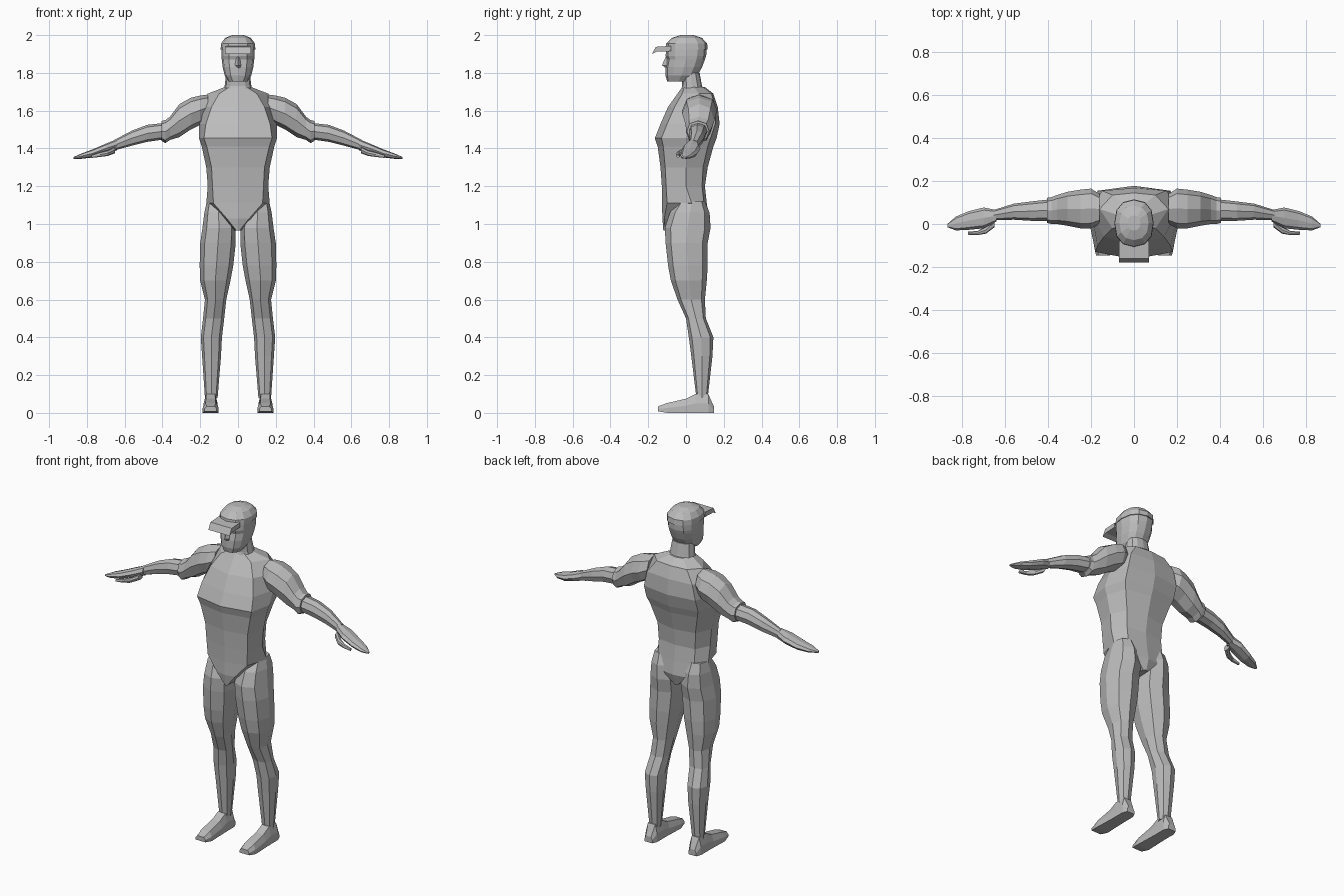
import bpy, bmesh, math
from mathutils import Vector

grey = bpy.data.materials.new("plain grey")
grey.diffuse_color = (0.5, 0.5, 0.5, 1)


def loft(name, rings, mirror=False):
    """Skin a list of closed rings, cap both ends."""
    bm = bmesh.new()
    loops = [[bm.verts.new(p) for p in ring] for ring in rings]
    n = len(loops[0])
    for a, b in zip(loops, loops[1:]):
        for i in range(n):
            j = (i + 1) % n
            bm.faces.new((a[i], a[j], b[j], b[i]))
    bm.faces.new(loops[0])
    bm.faces.new(loops[-1])
    bmesh.ops.recalc_face_normals(bm, faces=bm.faces)
    me = bpy.data.meshes.new(name)
    bm.to_mesh(me)
    bm.free()
    me.materials.append(grey)
    ob = bpy.data.objects.new(name, me)
    bpy.context.collection.objects.link(ob)
    if mirror:
        ob.modifiers.new("mirror", 'MIRROR').use_mirror_merge = False
    return ob


def oval(u0, u1, v0, v1, n=8, power=0.85):
    """Rounded section filling the box u0..u1, v0..v1."""
    pts = []
    for i in range(n):
        t = 2 * math.pi * i / n
        c, s = math.cos(t), math.sin(t)
        c = math.copysign(abs(c) ** power, c)
        s = math.copysign(abs(s) ** power, s)
        pts.append(((u0 + u1) / 2 + c * (u1 - u0) / 2,
                    (v0 + v1) / 2 + s * (v1 - v0) / 2))
    return pts


def upright(name, rows):
    """Centred part from rows of z, front y, back y, half width."""
    loft(name, [[(x, y, z) for x, y in oval(-w, w, f, b, 12)]
                for z, f, b, w in rows])


def limb_x(name, rows):
    """Mirrored part along x from rows of x, low z, high z, front y, back y."""
    loft(name, [[(x, y, z) for y, z in oval(f, b, lo, hi)]
                for x, lo, hi, f, b in rows], True)


# Torso: z, front y, front corner x y, side x y, back corner x y, back y
torso = [
    (1.725, -.02, .045, -.01, .07, .04, .045, .09, .10),
    (1.69, -.045, .10, -.02, .16, .07, .10, .135, .145),
    (1.62, -.095, .14, -.06, .20, .06, .15, .155, .168),
    (1.53, -.135, .17, -.10, .205, .04, .17, .155, .178),
    (1.455, -.165, .18, -.13, .207, .0, .17, .13, .162),
    (1.41, -.15, .165, -.12, .192, .0, .155, .115, .145),
    (1.30, -.135, .14, -.11, .168, .0, .125, .09, .115),
    (1.20, -.128, .135, -.105, .16, .0, .12, .085, .10),
    (1.11, -.127, .13, -.10, .168, .03, .12, .095, .11),
    (1.03, -.125, .06, -.115, .10, .02, .08, .11, .122),
    (0.965, -.12, .008, -.11, .02, .0, .015, .095, .105),
]
rings = []
for z, yf, xf, yfc, w, ys, xb, ybc, yb in torso:
    half = [(xf, yfc), (w, ys), (xb, ybc)]
    ring = [(0, yf)] + half + [(0, yb)] + [(-x, y) for x, y in half[::-1]]
    rings.append([(x, y, z) for x, y in ring])
loft("torso", rings)

# Neck, head and cap
upright("neck", [(1.68, -.035, .11, .08), (1.73, -.02, .085, .071),
                 (1.80, -.025, .072, .062)])
upright("head", [(1.755, -.10, .02, .05), (1.785, -.108, .06, .07),
                 (1.83, -.108, .085, .081), (1.87, -.10, .10, .086),
                 (1.89, -.108, .107, .088), (1.94, -.104, .11, .088)])
upright("cap", [(1.925, -.108, .115, .092), (1.955, -.105, .112, .09),
                (1.985, -.075, .085, .068), (2.0, -.03, .04, .03)])
brim = [(-.18, 1.9), (-.16, 1.938), (-.08, 1.943), (-.08, 1.915), (-.155, 1.912)]
loft("cap_brim", [[(x, y, z) for y, z in brim] for x in (-.07, .07)])
loft("nose", [[(-w, -.10, z), (0, y, z), (w, -.10, z)]
              for z, y, w in ((1.885, -.108, .008), (1.84, -.127, .017),
                              (1.825, -.106, .015))])

# Arms: sleeve, forearm, hand, thumb
limb_x("sleeve", [(.16, 1.55, 1.685, .0, .14), (.20, 1.525, 1.68, -.02, .165),
                  (.25, 1.50, 1.668, -.02, .16), (.31, 1.46, 1.635, -.008, .15),
                  (.36, 1.445, 1.568, .0, .135), (.385, 1.428, 1.55, .0, .125),
                  (.405, 1.44, 1.545, .005, .122)])
limb_x("forearm", [(.39, 1.448, 1.535, .015, .115), (.48, 1.435, 1.525, .015, .105),
                   (.56, 1.415, 1.495, .02, .095), (.655, 1.39, 1.445, .018, .065)])
limb_x("hand", [(.64, 1.39, 1.45, .012, .065), (.70, 1.375, 1.425, -.02, .077),
                (.77, 1.352, 1.395, -.027, .06), (.83, 1.345, 1.373, -.03, .035),
                (.87, 1.345, 1.355, -.015, .0)])
limb_x("thumb", [(.65, 1.375, 1.41, -.015, .03), (.69, 1.36, 1.39, -.045, -.01),
                 (.73, 1.355, 1.38, -.052, -.033), (.775, 1.35, 1.365, -.05, -.035)])

# Legs: z, inner x, outer x, front y, back y
leg = [(1.12, .05, .165, -.04, .10), (1.06, .03, .178, -.085, .125),
       (.98, .012, .188, -.112, .13), (.90, .012, .20, -.108, .115),
       (.78, .025, .203, -.095, .115), (.70, .04, .20, -.08, .11),
       (.60, .062, .175, -.045, .10), (.50, .073, .185, .0, .105),
       (.40, .085, .197, .015, .145), (.30, .09, .19, .028, .14),
       (.08, .108, .175, .055, .115)]
loft("leg", [[(x, y, z) for x, y in oval(a, b, f, k)] for z, a, b, f, k in leg], True)

# Feet: y, low z, high z, half width
foot = [(.147, .0, .035, .025), (.118, .0, .10, .037), (.05, .0, .10, .037),
        (.0, .0, .075, .038), (-.10, .0, .052, .042), (-.147, .008, .035, .032)]
loft("foot", [[(.145 + s * w, y, lo + h * (hi - lo)) for s, h in
               ((-1, 0), (1, 0), (1, .5), (.65, 1), (-.65, 1), (-1, .5))]
              for y, lo, hi, w in foot], True)
